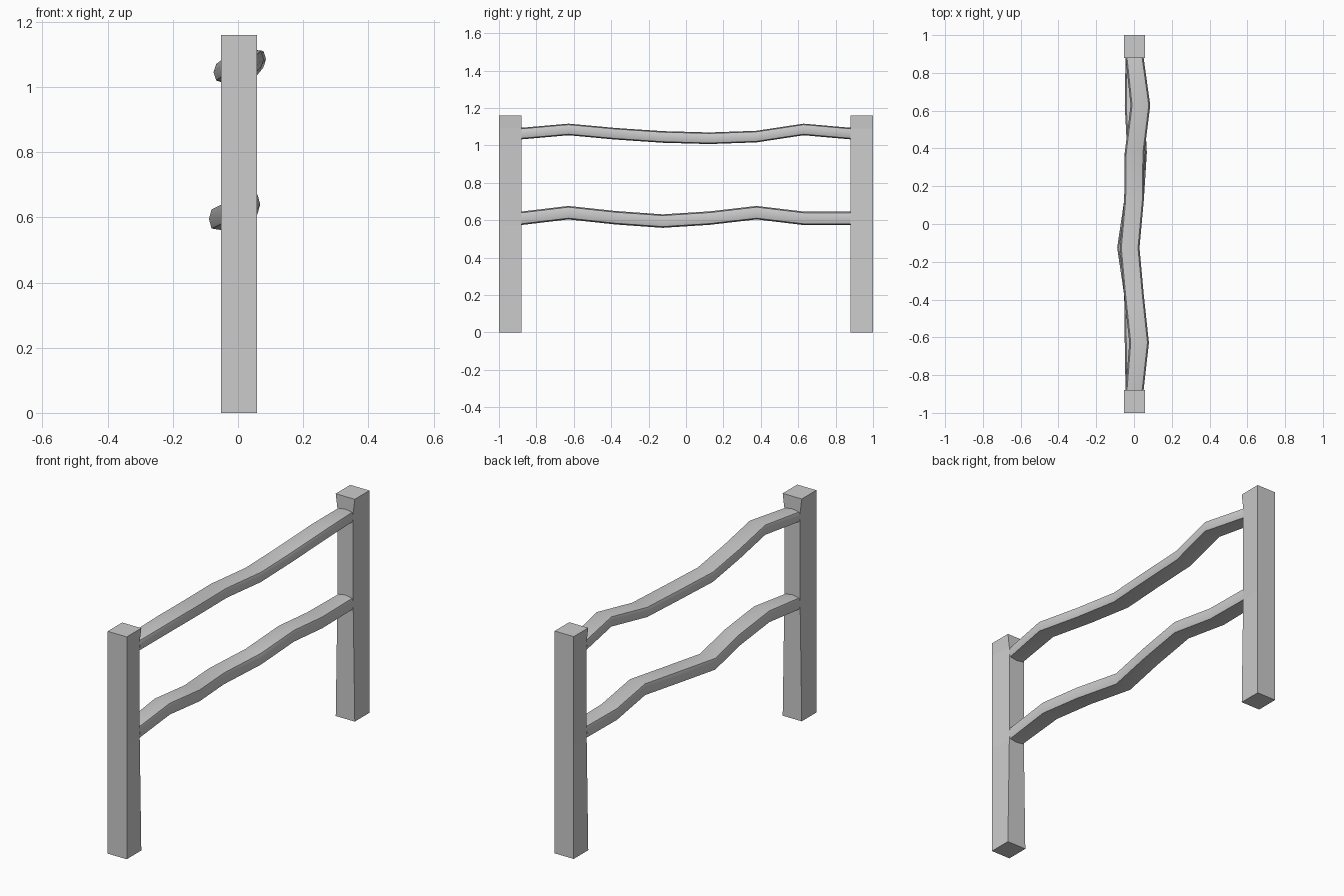
import bpy
import bmesh
import math

cube = bpy.data.objects.get("Cube")
if cube:
    bpy.data.objects.remove(cube, do_unlink=True)

grey = bpy.data.materials.new("light grey")
grey.use_nodes = True
grey.diffuse_color = (0.6, 0.6, 0.6, 1)
grey.node_tree.nodes["Principled BSDF"].inputs["Base Color"].default_value = (0.6, 0.6, 0.6, 1)


def loft(name, rings, smooth):
    """Skin a closed tube through matching rings of points."""
    bm = bmesh.new()
    loops = [[bm.verts.new(p) for p in ring] for ring in rings]
    for a, b in zip(loops, loops[1:]):
        for i in range(len(a)):
            j = (i + 1) % len(a)
            bm.faces.new((a[i], a[j], b[j], b[i]))
    bm.faces.new(loops[0])
    bm.faces.new(loops[-1])
    bmesh.ops.recalc_face_normals(bm, faces=bm.faces[:])
    mesh = bpy.data.meshes.new(name)
    bm.to_mesh(mesh)
    bm.free()
    mesh.materials.append(grey)
    obj = bpy.data.objects.new(name, mesh)
    bpy.context.collection.objects.link(obj)
    if smooth:
        bpy.ops.object.select_all(action='DESELECT')
        obj.select_set(True)
        bpy.context.view_layer.objects.active = obj
        bpy.ops.object.shade_smooth_by_angle(angle=math.radians(45))
    return obj


# Posts: square, inner corners pinched slightly where the rails join
POST_X, POST_HALF = 0.003, 0.055
LEVELS = [(0, 0.055), (0.575, 0.046), (0.645, 0.046),
          (1.03, 0.046), (1.09, 0.046), (1.16, 0.055)]
for name, side in (("front_post", -1), ("back_post", 1)):
    loft(name, [[(POST_X - POST_HALF, side, z), (POST_X + POST_HALF, side, z),
                 (POST_X + inner, side * 0.88, z), (POST_X - inner, side * 0.88, z)]
                for z, inner in LEVELS], False)


# Rails: crooked beams with gently bulging sides
def rail(name, centres, half_height):
    rings = []
    last = len(centres) - 1
    for i, (x, z) in enumerate(centres):
        y = -0.88 + 1.76 * i / last
        w = 0.048 if i in (0, last) else 0.052
        c, h = w - 0.008, half_height
        k = h * 0.82
        section = [(w, 0), (c, k), (0, h), (-c, k), (-w, 0), (-c, -k), (0, -h), (c, -k)]
        rings.append([(x + dx, y, z + dz) for dx, dz in section])
    loft(name, rings, True)


rail("upper_rail", [(0.003, 1.063), (0.027, 1.085), (0, 1.062), (-0.023, 1.045),
                    (0, 1.038), (0.003, 1.047), (0.034, 1.085), (0.003, 1.063)], 0.031)
rail("lower_rail", [(0.003, 0.61), (0.003, 0.64), (0, 0.613), (-0.037, 0.595),
                    (0, 0.611), (0.016, 0.64), (0.003, 0.61), (0.003, 0.61)], 0.036)
